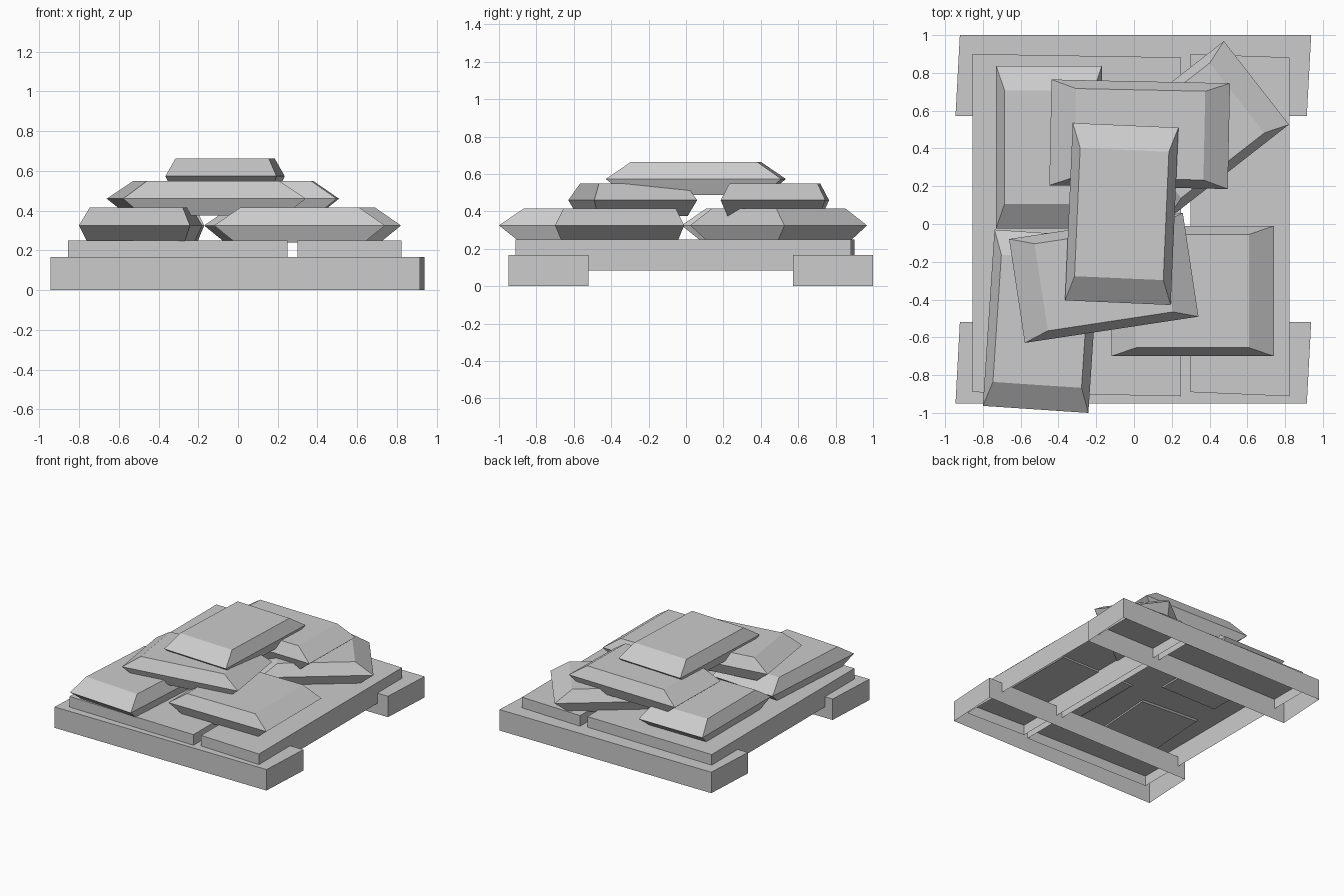
import bpy, bmesh
from math import radians
from mathutils import Matrix

if "Cube" in bpy.data.objects:
    bpy.data.objects.remove(bpy.data.objects["Cube"])


def loft(name, rings, cap_bottom=True):
    """Join four-cornered rings from bottom to top into one flat-faced object."""
    bm = bmesh.new()
    loops = [[bm.verts.new(p) for p in ring] for ring in rings]
    for a, b in zip(loops, loops[1:]):
        for i in range(4):
            j = (i + 1) % 4
            bm.faces.new((a[i], a[j], b[j], b[i]))
    bm.faces.new(loops[-1])
    if cap_bottom:
        bm.faces.new(loops[0][::-1])
    mesh = bpy.data.meshes.new(name)
    bm.to_mesh(mesh)
    bm.free()
    obj = bpy.data.objects.new(name, mesh)
    bpy.context.collection.objects.link(obj)
    return obj


def plank(name, corners, z0, z1):
    """Plank with an open underside; corners run counter-clockwise."""
    loft(name, [[(x, y, z) for x, y in corners] for z in (z0, z1)], False)


def sack(name, x, y, z, width, length, angle):
    """Stuffed sack: widest at the middle seam, long slopes at both ends."""
    turn = Matrix.Translation((x, y, 0)) @ Matrix.Rotation(radians(angle), 4, 'Z')
    rings = []
    for dz, side, end in ((0, 0.035, 0.105), (0.085, 0, 0), (0.175, 0.045, 0.13)):
        w, h = width / 2 - side, length / 2 - end
        rings.append([(-w, -h, z + dz), (w, -h, z + dz), (w, h, z + dz), (-w, h, z + dz)])
    loft(name, rings).data.transform(turn)


# Pallet: two skewed runners
for label, y0, y1 in (("front", -0.95, -0.52), ("back", 0.573, 1.0)):
    plank(label + "_runner",
          [(-0.945, y0), (0.915, y0), (0.938, y1), (-0.922, y1)], 0, 0.166)

# Pallet: two deck boards that sink into the runners
for label, x0, x1 in (("left", -0.855, 0.248), ("right", 0.30, 0.822)):
    plank(label + "_deck_board",
          [(x0, -0.89), (x1, -0.912), (x1, 0.882), (x0, 0.90)], 0.085, 0.25)

# Sacks: four at the bottom, two across them, one on top
sack("back_left_sack", -0.45, 0.407, 0.24, 0.56, 0.86, 0)
sack("front_left_sack", -0.49, -0.515, 0.24, 0.56, 0.935, -3.8)
sack("front_right_sack", 0.31, -0.355, 0.24, 0.69, 0.86, 90)
sack("back_right_sack", 0.325, 0.495, 0.24, 0.56, 0.82, -52)
sack("middle_front_sack", -0.16, -0.285, 0.375, 0.556, 0.93, -81.4)
sack("middle_back_sack", 0.03, 0.475, 0.375, 0.56, 0.945, -91.2)
sack("top_sack", -0.065, 0.053, 0.488, 0.56, 0.94, -2.5)
